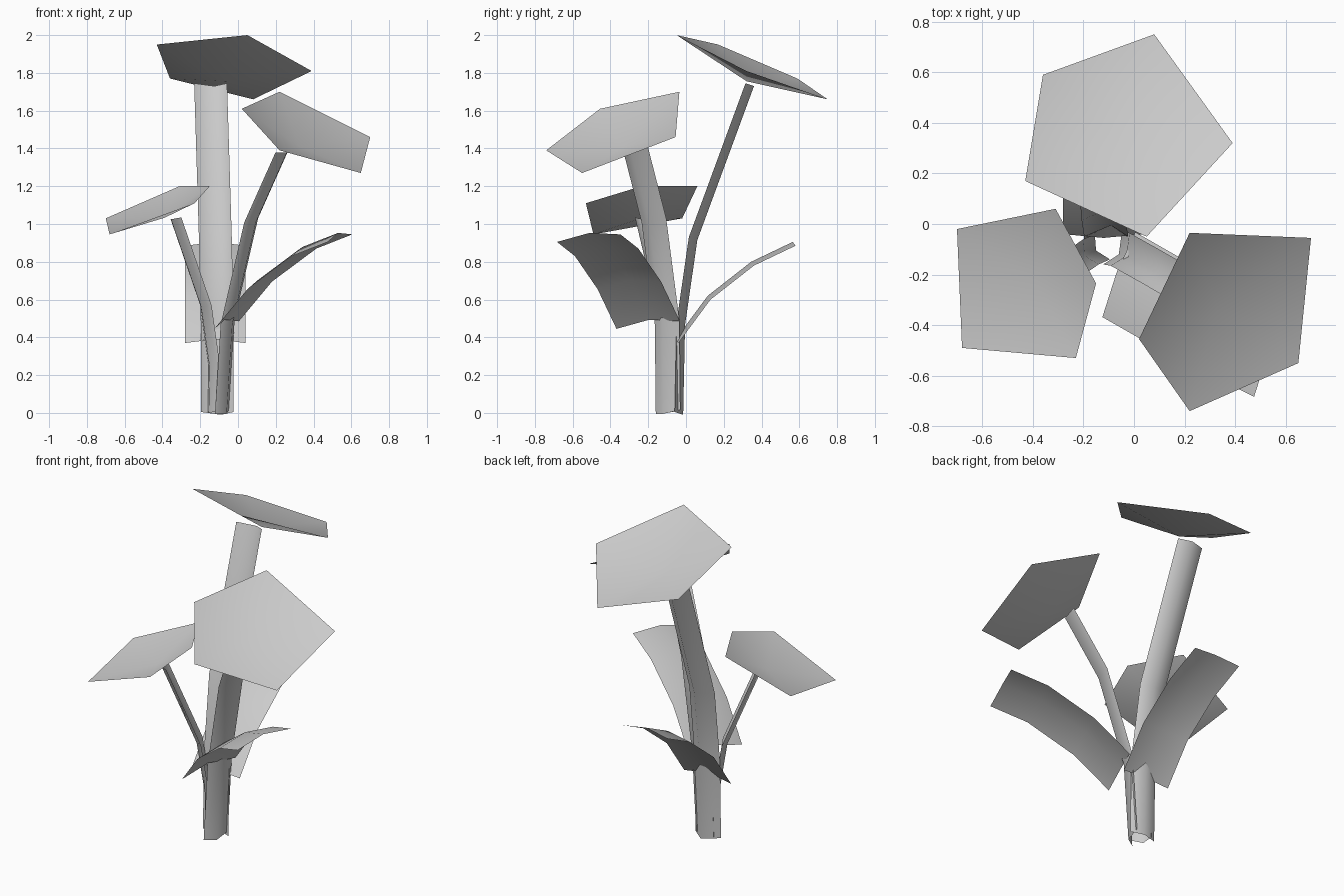
import bpy
import bmesh
from mathutils import Vector

cube = bpy.data.objects.get("Cube")
if cube:
    bpy.data.objects.remove(cube, do_unlink=True)

grey = bpy.data.materials.new("plain_grey")
grey.use_nodes = True
colour = (0.6, 0.6, 0.6, 1)
grey.diffuse_color = colour
grey.node_tree.nodes["Principled BSDF"].inputs["Base Color"].default_value = colour


def finish(name, bm):
    """Turn a bmesh into a smooth shaded object."""
    for face in bm.faces:
        face.smooth = True
    mesh = bpy.data.meshes.new(name)
    bm.to_mesh(mesh)
    bm.free()
    mesh.materials.append(grey)
    obj = bpy.data.objects.new(name, mesh)
    bpy.context.collection.objects.link(obj)


def folded_strip(name, path, half_width, fold):
    """Sweep a shallow folded section along a path."""
    bm = bmesh.new()
    half, ridge = Vector(half_width), Vector(fold)
    rows = [[bm.verts.new(Vector(p) + off) for off in (-half, ridge, half)]
            for p in path]
    for low, high in zip(rows, rows[1:]):
        for i in range(2):
            bm.faces.new((low[i], low[i + 1], high[i + 1], high[i]))
    finish(name, bm)


def dished_flower(name, rim, depth):
    """Five-sided open bloom with its centre pushed down along its axis."""
    bm = bmesh.new()
    pts = [Vector(p) for p in rim]
    mid = sum(pts, Vector()) / len(pts)
    axis = sum(((a - mid).cross(b - mid)
                for a, b in zip(pts, pts[1:] + pts[:1])), Vector()).normalized()
    ring = [bm.verts.new(p) for p in pts]
    centre = bm.verts.new(mid - axis * depth)
    for a, b in zip(ring, ring[1:] + ring[:1]):
        bm.faces.new((centre, a, b))
    finish(name, bm)


# Blooms, rims listed counter-clockwise from above
dished_flower("tall_flower", [(-0.36, 0.59, 1.77), (-0.43, 0.17, 1.95),
              (0.05, -0.05, 2.0), (0.39, 0.32, 1.81), (0.08, 0.75, 1.66)], 0.09)
dished_flower("middle_flower", [(0.22, -0.035, 1.70), (0.02, -0.455, 1.61),
              (0.22, -0.74, 1.39), (0.65, -0.55, 1.27), (0.70, -0.055, 1.46)], 0.09)
dished_flower("short_flower", [(-0.31, 0.06, 1.20), (-0.70, -0.02, 1.03),
              (-0.68, -0.49, 0.945), (-0.23, -0.53, 1.11), (-0.15, -0.235, 1.20)], 0.07)

# Stems
folded_strip("tall_stem", [(-0.11, -0.06, 0.005), (-0.11, -0.05, 0.48),
             (-0.12, 0.015, 0.93), (-0.145, 0.315, 1.745)],
             (0.087, 0, 0), (0.02, 0.045, -0.015))
folded_strip("middle_stem", [(-0.085, -0.095, 0.005), (-0.055, -0.1, 0.48),
             (0.07, -0.17, 1.02), (0.235, -0.265, 1.39)],
             (0.037, 0.065, 0.012), (0.025, -0.025, -0.01))
folded_strip("short_stem", [(-0.13, -0.09, 0.01), (-0.125, -0.09, 0.25),
             (-0.17, -0.11, 0.57), (-0.33, -0.22, 1.035)],
             (0.03, -0.05, 0), (-0.025, -0.015, -0.01))

# Leaves
folded_strip("front_leaf", [(-0.06, -0.2, 0.465), (0.115, -0.3, 0.675),
             (0.35, -0.42, 0.85), (0.54, -0.515, 0.925)],
             (0.065, 0.168, 0.02), (-0.01, 0.005, 0.028))
folded_strip("back_leaf", [(-0.12, -0.04, 0.37), (-0.12, 0.13, 0.6),
             (-0.12, 0.36, 0.78), (-0.12, 0.58, 0.885)],
             (0.16, 0, 0), (0, -0.015, 0.02))
